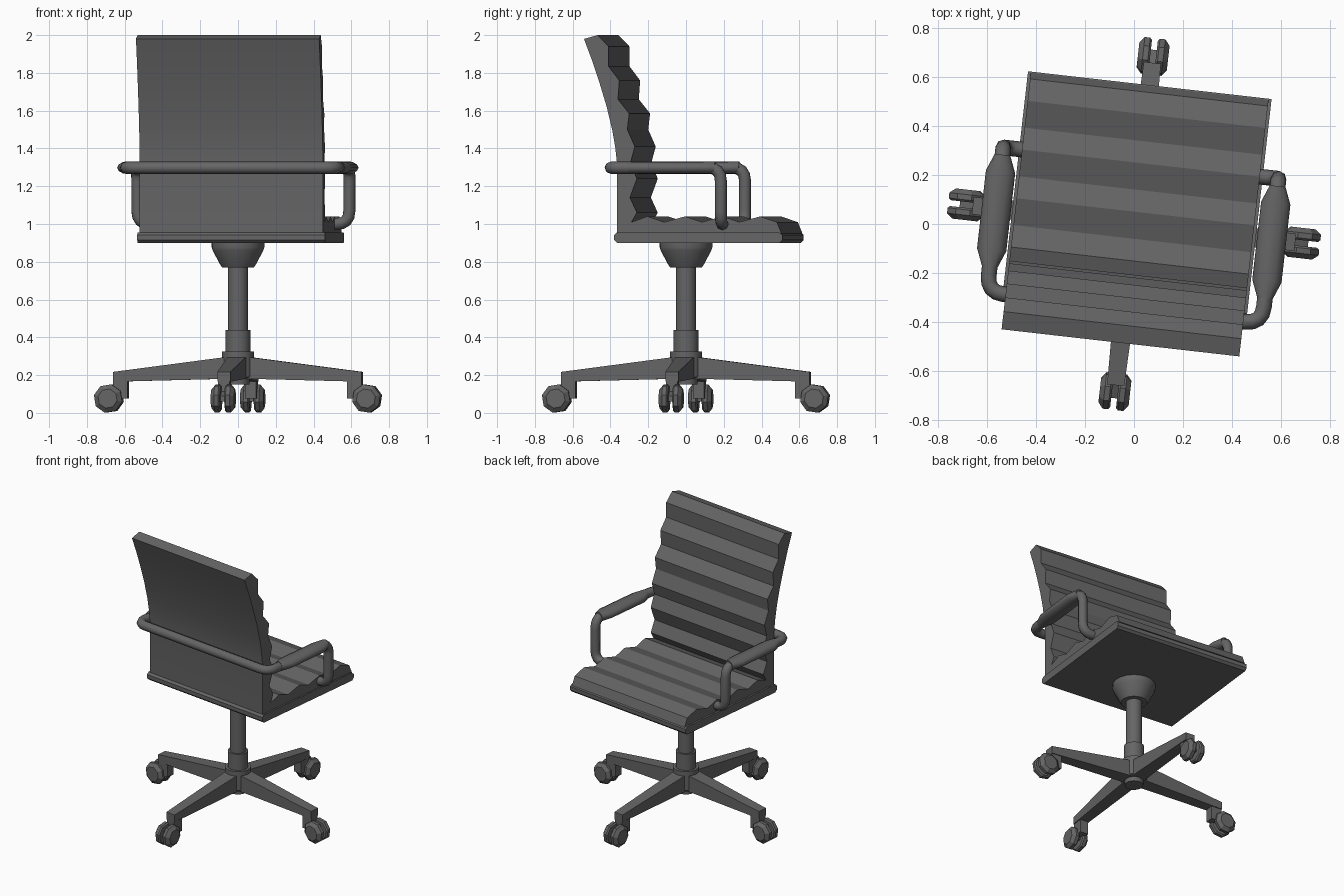
import bpy, bmesh, math
from mathutils import Vector, Matrix

if "Cube" in bpy.data.objects:
    bpy.data.objects.remove(bpy.data.objects["Cube"])

TURN = Matrix.Rotation(math.radians(-6.5), 4, 'Z')   # whole chair is swivelled slightly
grey = bpy.data.materials.new("dark_grey")
grey.diffuse_color = (0.13, 0.13, 0.13, 1)
grey.use_nodes = True
grey.node_tree.nodes["Principled BSDF"].inputs["Base Color"].default_value = grey.diffuse_color


def finish(name, mesh, angle=None, mat=Matrix()):
    mesh.transform(TURN @ mat)
    mesh.materials.clear()
    mesh.materials.append(grey)
    ob = bpy.data.objects.new(name, mesh)
    bpy.context.collection.objects.link(ob)
    if angle:
        bpy.ops.object.select_all(action='DESELECT')
        ob.select_set(True)
        bpy.context.view_layer.objects.active = ob
        bpy.ops.object.shade_smooth_by_angle(angle=math.radians(angle))
    return ob


def loft(name, rings, angle=None, mat=Matrix()):
    """Skin a list of equal-length point rings and cap both ends."""
    bm = bmesh.new()
    vs = [[bm.verts.new(p) for p in r] for r in rings]
    n = len(vs[0])
    for a, b in zip(vs, vs[1:]):
        for i in range(n):
            bm.faces.new((a[i], a[(i + 1) % n], b[(i + 1) % n], b[i]))
    bm.faces.new(vs[0][::-1])
    bm.faces.new(vs[-1])
    bmesh.ops.recalc_face_normals(bm, faces=bm.faces)
    me = bpy.data.meshes.new(name)
    bm.to_mesh(me)
    bm.free()
    return finish(name, me, angle, mat)


def extrude_x(name, profile, half, angle=None):
    return loft(name, [[(x, y, z) for y, z in profile] for x in (-half, half)], angle)


def lathe(name, steps, n=20, angle=35):
    return loft(name, [[(r * math.cos(2 * math.pi * i / n), r * math.sin(2 * math.pi * i / n), z)
                        for i in range(n)] for r, z in steps], angle)


def rect_x(x, hw, z0, z1):
    return [(x, -hw, z0), (x, hw, z0), (x, hw, z1), (x, -hw, z1)]


# Ribbed cushion: seat and reclined back as one profile (y, z)
rear = [(-.312, .95), (-.312, 1.32), (-.322, 1.41), (-.338, 1.5), (-.367, 1.62),
        (-.403, 1.74), (-.443, 1.86), (-.488, 1.98)]
ribs = [(-.415, 2.0), (-.357, 1.94), (-.357, 1.835), (-.30, 1.76), (-.307, 1.66), (-.247, 1.585),
        (-.257, 1.5), (-.217, 1.41), (-.24, 1.325), (-.206, 1.24), (-.243, 1.14), (-.206, 1.06),
        (-.235, 1.01)]
seat = []
for peak in (-.15, .05, .25, .45):
    seat += [(peak, 1.04), (peak + .09, 1.01)]
extrude_x("ribbed_cushion", rear + ribs + seat + [(.565, .95)], .488, 25)

# Seat pan with rounded front and rear edges
extrude_x("seat_pan", [(-.31, .9), (-.326, .915), (-.326, .942), (-.312, .956),
                       (.552, .956), (.57, .942), (.57, .915), (.555, .9)], .5, 40)

# Arm tube: one bent pipe running around the back
half_path = [(.46, .25, 1.0), (.565, .25, 1.0), (.565, .25, 1.298), (.565, -.345, 1.298)]
corners = [Vector(p) for p in half_path]
corners += [Vector((-p.x, p.y, p.z)) for p in reversed(corners)]
path = [corners[0]]
for a, b, c in zip(corners, corners[1:], corners[2:]):
    p, q = b + (a - b).normalized() * .07, b + (c - b).normalized() * .07
    for i in range(5):
        t = i / 4
        path.append(p * (1 - t) ** 2 + b * 2 * t * (1 - t) + q * t * t)
path.append(corners[-1])
curve = bpy.data.curves.new("arm_path", 'CURVE')
curve.dimensions = '3D'
curve.bevel_depth = .032
curve.bevel_resolution = 2
curve.use_fill_caps = True
spline = curve.splines.new('POLY')
spline.points.add(len(path) - 1)
for pt, co in zip(spline.points, path):
    pt.co = (*co, 1)
helper = bpy.data.objects.new("arm_path", curve)
tube = bpy.data.meshes.new_from_object(helper)
bpy.data.objects.remove(helper)
finish("arm_tube", tube, 50)

# Arm pads: flattened sleeves tapering into the tube
for side, sx in (("left", -1), ("right", 1)):
    rings = []
    for y, rx in ((-.24, .032), (-.17, .06), (.15, .06), (.22, .032)):
        rings.append([(sx * .565 + rx * math.cos(math.pi * i / 6), y,
                       1.298 + .034 * math.sin(math.pi * i / 6)) for i in range(12)])
    loft(side + "_arm_pad", rings, 50)

# Centre column, from hub to the funnel under the seat
lathe("seat_funnel", [(.085, .77), (.095, .785), (.135, .86), (.14, .875), (.14, .902)])
lathe("gas_column", [(.053, .42), (.053, .78)])
lathe("column_collar", [(.066, .31), (.066, .44)])
lathe("base_hub", [(.06, .15), (.062, .18), (.085, .19), (.085, .325)])

# Four legs, each with a twin-wheel caster
for k in range(4):
    spin = Matrix.Rotation(k * math.pi / 2, 4, 'Z')
    loft(f"base_leg_{k + 1}", [rect_x(.03, .05, .18, .3), rect_x(.08, .049, .18, .293),
                               rect_x(.662, .035, .165, .217)], None, spin)
    loft(f"caster_stem_{k + 1}", [rect_x(.585, .03, .075, .17), rect_x(.662, .03, .075, .17)],
         None, spin)
    loft(f"caster_axle_{k + 1}", [rect_x(.65, .015, .06, .12), rect_x(.715, .015, .06, .09)],
         None, spin)
    for s in (-1, 1):
        rings = [[(.688 + r * math.cos((i + .3) * math.pi / 4), s * y,
                   .076 + r * math.sin((i + .3) * math.pi / 4)) for i in range(8)]
                 for y, r in ((.012, .068), (.02, .077), (.042, .077), (.062, .052))]
        loft(f"caster_wheel_{k + 1}_{'inner' if s < 0 else 'outer'}", rings, None, spin)
